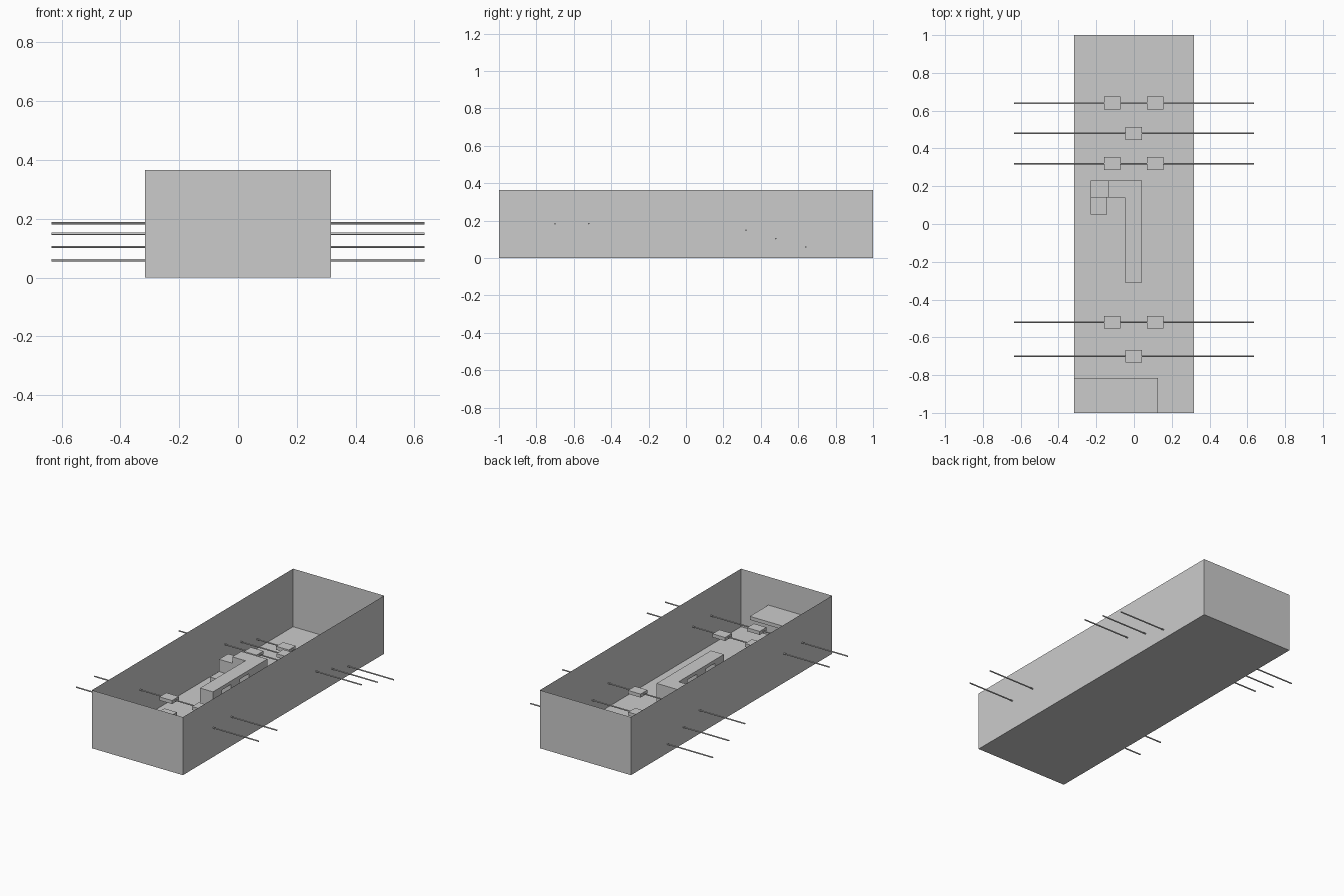
import bpy, bmesh, math

if "Cube" in bpy.data.objects:
    bpy.data.objects.remove(bpy.data.objects["Cube"])

W, H = 0.317, 0.365   # half width and height of the case
DECK = 0.187          # top level of the raised walkway
T = 0.022             # plate thickness


def finish(name, bm):
    me = bpy.data.meshes.new(name)
    bm.to_mesh(me)
    bm.free()
    ob = bpy.data.objects.new(name, me)
    bpy.context.collection.objects.link(ob)
    return ob


def box(name, x0, x1, y0, y1, z0, z1, open_top=False):
    bm = bmesh.new()
    bmesh.ops.create_cube(bm, size=1)
    for v in bm.verts:
        v.co.x = x1 if v.co.x > 0 else x0
        v.co.y = y1 if v.co.y > 0 else y0
        v.co.z = z1 if v.co.z > 0 else z0
    bm.normal_update()
    if open_top:
        top = [f for f in bm.faces if f.normal.z > 0.5]
        bmesh.ops.delete(bm, geom=top, context='FACES_ONLY')
    return finish(name, bm)


def rod(name, y, z):
    bpy.ops.mesh.primitive_cylinder_add(vertices=12, radius=0.004, depth=1.27,
                                        location=(0, y, z),
                                        rotation=(0, math.pi / 2, 0))
    bpy.context.object.name = name
    bpy.ops.object.shade_smooth_by_angle()


# Thin-walled case, open at the top
box("case", -W, W, -1, 1, 0, H, open_top=True)

# Sliding rods with the stepping plates they carry
rows = [(0.64, 0.059, (-0.115, 0.112)),
        (0.48, 0.104, (-0.002,)),
        (0.32, 0.149, (-0.115, 0.112)),
        (-0.52, 0.184, (-0.115, 0.112)),
        (-0.70, 0.184, (-0.002,))]
for y, z, xs in rows:
    rod("sliding_rod", y, z)
    for x in xs:
        box("stepping_plate", x - 0.044, x + 0.044, y - 0.034, y + 0.034,
            z - T / 2, z + T / 2)

# Landing at the front wall
box("front_landing", -W, 0.127, -1, -0.815, DECK - T, DECK)

# Raised L-shaped walkway
box("walkway_long", -0.047, 0.043, -0.31, 0.23, DECK - T, DECK)
box("walkway_arm", -0.138, -0.047, 0.14, 0.23, 0, DECK)

# Supports below the long walkway
for y0, y1 in ((-0.31, -0.22), (-0.13, -0.04), (0.05, 0.23)):
    box("walkway_support", -0.047, 0.043, y0, y1, 0, DECK - T)

# Steps leading up to the walkway arm
box("lower_step", -0.23, -0.142, 0.05, 0.14, 0, 0.07)
box("upper_step", -0.23, -0.138, 0.14, 0.23, 0, 0.147)
